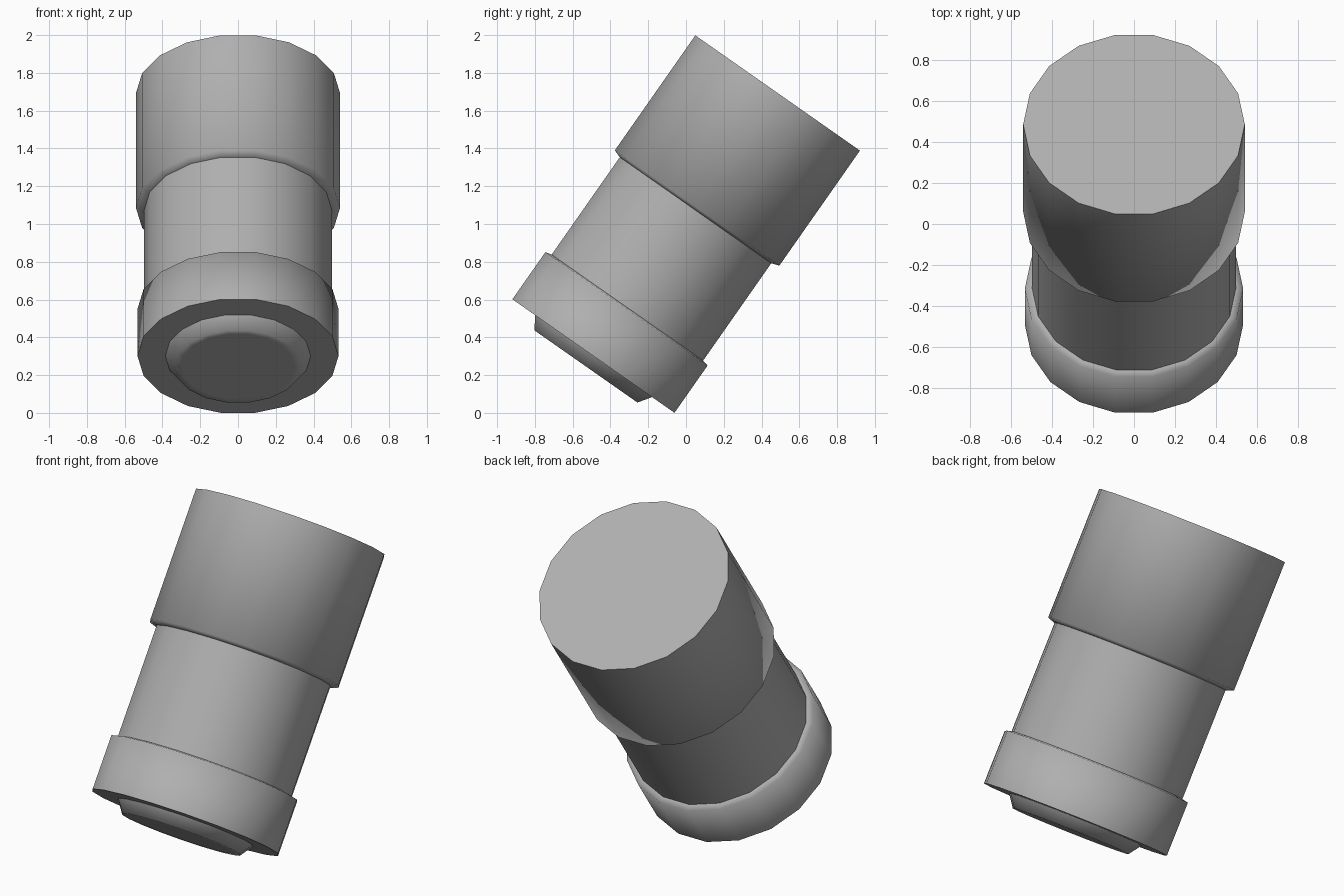
import bpy, bmesh, math

if "Cube" in bpy.data.objects:
    bpy.data.objects.remove(bpy.data.objects["Cube"])

SIDES = 18
TILT = math.radians(-35)        # top leans towards the back
BASE = (0, -0.49, 0.301)        # centre of the ring's lower face

grey = bpy.data.materials.new("mid_grey")
grey.diffuse_color = (0.43, 0.43, 0.43, 1)
grey.use_nodes = True
grey.node_tree.nodes["Principled BSDF"].inputs["Base Color"].default_value = grey.diffuse_color


def lathe(name, profile, cap=None):
    """Turn (radius, height) points round the axis; cap is the index of a ring to close."""
    bm = bmesh.new()
    rings = []
    for r, h in profile:
        rings.append([bm.verts.new((r * math.cos(2 * math.pi * i / SIDES),
                                    r * math.sin(2 * math.pi * i / SIDES), h))
                      for i in range(SIDES)])
    for a, b in zip(rings, rings[1:]):
        for i in range(SIDES):
            j = (i + 1) % SIDES
            bm.faces.new((a[i], a[j], b[j], b[i]))
    if cap == 0:
        bm.faces.new(rings[0][::-1])
    elif cap == -1:
        bm.faces.new(rings[-1])
    mesh = bpy.data.meshes.new(name)
    bm.to_mesh(mesh)
    bm.free()
    mesh.materials.append(grey)
    ob = bpy.data.objects.new(name, mesh)
    bpy.context.collection.objects.link(ob)
    ob.location = BASE
    ob.rotation_euler = (TILT, 0, 0)
    bpy.ops.object.select_all(action='DESELECT')
    ob.select_set(True)
    bpy.context.view_layer.objects.active = ob
    # Sloped shoulders blend into the walls, square edges stay sharp
    bpy.ops.object.shade_smooth_by_angle(angle=math.radians(82))
    return ob


# Tapered lens plug, its rim softly shaded into the flat end
lathe("lens", [(0.30, -0.068), (0.337, -0.068), (0.385, 0)], cap=0)

# Wide front ring with a slightly sloped shoulder
lathe("lens_ring", [(0.385, 0), (0.532, 0), (0.532, 0.305), (0.497, 0.313)])

# Narrow middle barrel
lathe("barrel", [(0.497, 0.313), (0.497, 0.942)])

# Wide upper housing, closed on top
lathe("upper_housing", [(0.497, 0.942), (0.54, 0.957), (0.54, 1.70)], cap=-1)
